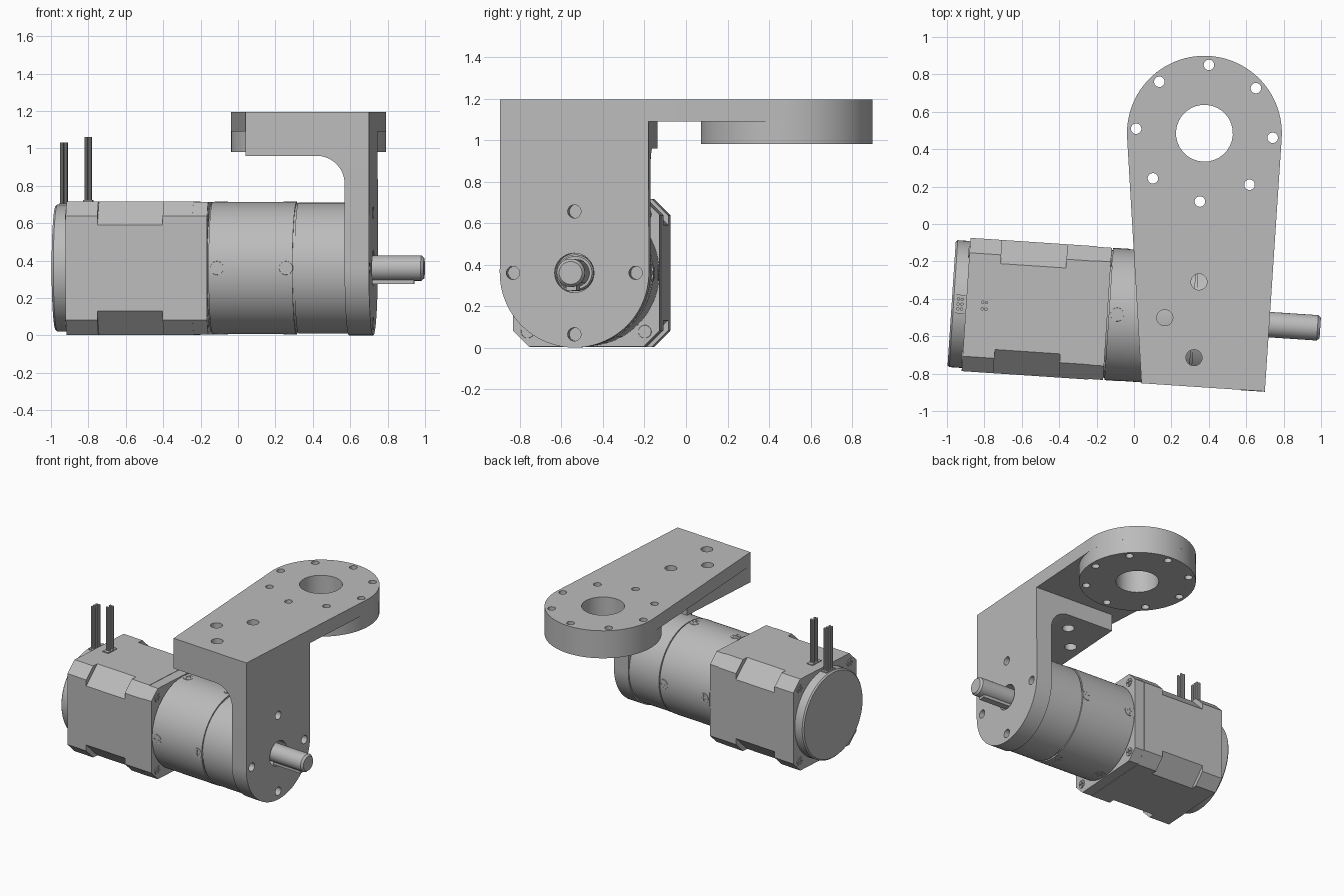
import bpy, bmesh
from math import sin, cos, pi, radians
from mathutils import Matrix, Vector

old = bpy.data.objects.get("Cube")
if old:
    bpy.data.objects.remove(old, do_unlink=True)

# Assembly frame: local x runs along the shaft, local y across it
FRAME = Matrix.Translation((0, -0.49, 0)) @ Matrix.Rotation(radians(-3.8), 4, 'Z')
AXIS_Z = 0.36
HALF = 0.358

metal = bpy.data.materials.new("grey_metal")
metal.use_nodes = True
metal.diffuse_color = (0.5, 0.5, 0.5, 1)
metal.node_tree.nodes["Principled BSDF"].inputs["Base Color"].default_value = (0.5, 0.5, 0.5, 1)


def finish(name, bm):
    bmesh.ops.recalc_face_normals(bm, faces=bm.faces)
    mesh = bpy.data.meshes.new(name)
    bm.to_mesh(mesh)
    bm.free()
    mesh.materials.append(metal)
    obj = bpy.data.objects.new(name, mesh)
    bpy.context.collection.objects.link(obj)
    obj.matrix_world = FRAME
    return obj


def arc(cx, cy, r, start, end, n=32):
    angles = [radians(start + (end - start) * i / n) for i in range(n + 1)]
    return [(cx + r * cos(a), cy + r * sin(a)) for a in angles]


def prism(name, outline, axis, low, high):
    """Extrude a 2D outline along one local axis."""
    def point(p, h):
        return {'X': (h, p[0], p[1]), 'Y': (p[0], h, p[1]), 'Z': (p[0], p[1], h)}[axis]
    bm = bmesh.new()
    a = [bm.verts.new(point(p, low)) for p in outline]
    b = [bm.verts.new(point(p, high)) for p in outline]
    bm.faces.new(a)
    bm.faces.new(b)
    n = len(a)
    for i in range(n):
        j = (i + 1) % n
        bm.faces.new((a[i], a[j], b[j], b[i]))
    return finish(name, bm)


def lathe(name, profile, segments=64):
    """Revolve (x, radius) points about the shaft axis."""
    bm = bmesh.new()
    rings = []
    for x, r in profile:
        rings.append([bm.verts.new((x, r * cos(2 * pi * i / segments),
                                    AXIS_Z + r * sin(2 * pi * i / segments)))
                      for i in range(segments)])
    for a, b in zip(rings, rings[1:]):
        for i in range(segments):
            j = (i + 1) % segments
            bm.faces.new((a[i], a[j], b[j], b[i]))
    bm.faces.new(rings[0])
    bm.faces.new(rings[-1])
    return finish(name, bm)


def box(name, x, y, z):
    return prism(name, [(x[0], y[0]), (x[1], y[0]), (x[1], y[1]), (x[0], y[1])], 'Z', *z)


def octagon(half, cut):
    s = half - cut
    pts = [(half, -s), (half, s), (s, half), (-s, half),
           (-half, s), (-half, -s), (-s, -half), (s, -half)]
    return [(y, z + AXIS_Z) for y, z in pts]


def drill(target, holes, axis):
    """Cut round holes given as (centre, radius) through the target."""
    bm = bmesh.new()
    turn = Matrix.Rotation(pi / 2, 4, 'Y') if axis == 'X' else Matrix()
    for centre, r in holes:
        bmesh.ops.create_cone(bm, cap_ends=True, segments=32, radius1=r, radius2=r,
                              depth=0.5, matrix=Matrix.Translation(centre) @ turn)
    carve(target, finish("hole_cutter", bm))


def carve(target, cutter):
    cutter.hide_render = True
    mod = target.modifiers.new("cut", 'BOOLEAN')
    mod.operation = 'DIFFERENCE'
    mod.solver = 'EXACT'
    mod.object = cutter
    bpy.context.view_layer.update()
    graph = bpy.context.evaluated_depsgraph_get()
    result = bpy.data.meshes.new_from_object(target.evaluated_get(graph))
    target.modifiers.clear()
    target.data = result
    bpy.data.objects.remove(cutter, do_unlink=True)


def smooth(obj):
    bpy.ops.object.select_all(action='DESELECT')
    obj.select_set(True)
    bpy.context.view_layer.objects.active = obj
    bpy.ops.object.shade_smooth_by_angle(angle=radians(30))


# Motor body: end cap, chamfered core, front cap, flange
lathe("motor_rear_cover", [(-0.977, 0.33), (-0.967, 0.34), (-0.89, 0.34)])
prism("motor_rear_cap", octagon(0.357, 0.08), 'X', -0.9, -0.73)
prism("motor_core", octagon(0.357, 0.127), 'X', -0.73, -0.38)
prism("motor_front_cap", octagon(0.357, 0.08), 'X', -0.38, -0.22)
prism("motor_flange", octagon(0.354, 0.075), 'X', -0.22, -0.142)

# Gearbox with two narrow seams
lathe("gearbox", [(-0.15, 0.342), (-0.135, 0.342), (-0.135, 0.353), (0.315, 0.353),
                  (0.315, 0.343), (0.325, 0.343), (0.325, 0.35), (0.597, 0.35)], 96)
lathe("gearbox_boss", [(0.59, 0.088), (0.64, 0.088), (0.65, 0.08)])
lathe("output_shaft", [(0.59, 0.068), (0.983, 0.068), (0.998, 0.055)], 48)
box("shaft_key", (0.7, 0.945), (-0.025, 0.025), (0.275, 0.33))

# Bracket: upright plate, filleted block, arm plate and round pad
upright = prism("bracket_upright", arc(0, AXIS_Z, HALF + 0.002, 180, 360, 48)
                + [(HALF, 1.09), (-HALF, 1.09)], 'X', 0.595, 0.725)
holes = [((0.66, 0, AXIS_Z), 0.095)]
for i in range(4):
    a = i * pi / 2
    holes.append(((0.66, 0.296 * cos(a), AXIS_Z + 0.296 * sin(a)), 0.032))
drill(upright, holes, 'X')

block = prism("bracket_block", [(0.595, 1.09), (0.064, 1.09), (0.064, 0.96)]
              + arc(0.445, 0.81, 0.15, 90, 0, 16), 'Y', -HALF, HALF)
PAD = (0.311, 0.998)
PAD_R = 0.414
arm = prism("bracket_arm", [(0.064, -HALF), (0.725, -HALF)]
            + arc(*PAD, PAD_R, 0, 187, 60), 'Z', 1.09, 1.195)
pad = prism("bracket_pad", arc(*PAD, PAD_R, 0, 360, 96)[:-1], 'Z', 0.98, 1.09)

mount_holes = [((0.335, 0.203, 1.08), 0.043), ((0.165, 0, 1.08), 0.043),
               ((0.335, -0.203, 1.08), 0.043)]
pad_holes = [((*PAD, 1.08), 0.152)]
for i in range(8):
    a = i * pi / 4
    pad_holes.append(((PAD[0] + 0.366 * cos(a), PAD[1] + 0.366 * sin(a), 1.08), 0.028))
drill(block, mount_holes, 'Z')
drill(arm, mount_holes + pad_holes, 'Z')
drill(pad, pad_holes, 'Z')

# Cross-head screw, one mesh shared by every copy
bm = bmesh.new()
bmesh.ops.create_cone(bm, cap_ends=True, segments=24, radius1=0.04, radius2=0.036, depth=0.02)
screw = finish("screw", bm)
for size in ((0.05, 0.01), (0.01, 0.05)):
    carve(screw, box("slot_cutter", (-size[0] / 2, size[0] / 2),
                     (-size[1] / 2, size[1] / 2), (0.003, 0.05)))
smooth(screw)
screw_mesh = screw.data
bpy.data.objects.remove(screw, do_unlink=True)


def place_screw(name, position, direction, scale=1.0):
    obj = bpy.data.objects.new(name, screw_mesh)
    bpy.context.collection.objects.link(obj)
    turn = Vector(direction).to_track_quat('Z', 'Y').to_matrix().to_4x4()
    obj.matrix_world = FRAME @ Matrix.Translation(position) @ turn @ Matrix.Scale(scale, 4)


for x in (-0.09, 0.28):
    for i in range(4):
        d = Vector((0, cos(i * pi / 2), sin(i * pi / 2)))
        place_screw("gearbox_screw", Vector((x, 0, AXIS_Z)) + d * 0.345, d)
for sy in (-1, 1):
    for sz in (-1, 1):
        y, z = 0.283 * sy, AXIS_Z + 0.283 * sz
        place_screw("flange_screw", (-0.145, y, z), (1, 0, 0), 0.85)
        place_screw("rear_screw", (-0.897, y, z), (-1, 0, 0), 0.85)

# Wire leads with their small sockets
for label, x, base, top, offsets in (("rear", -0.932, 0.69, 1.03, (-0.026, 0, 0.026)),
                                     ("front", -0.802, 0.71, 1.06, (-0.018, 0.018))):
    box(label + "_socket", (x - 0.025, x + 0.025), (-0.05, 0.05), (base, base + 0.014))
    for y in offsets:
        for dx in (-0.01, 0.01):
            prism(label + "_lead", arc(x + dx, y, 0.009, 0, 360, 10)[:-1], 'Z', base, top)

# Smooth the curved parts, keeping edges sharp
for obj in list(bpy.context.collection.objects):
    if obj.type == 'MESH' and obj.data != screw_mesh and obj.data.materials[:1] == [metal]:
        smooth(obj)
